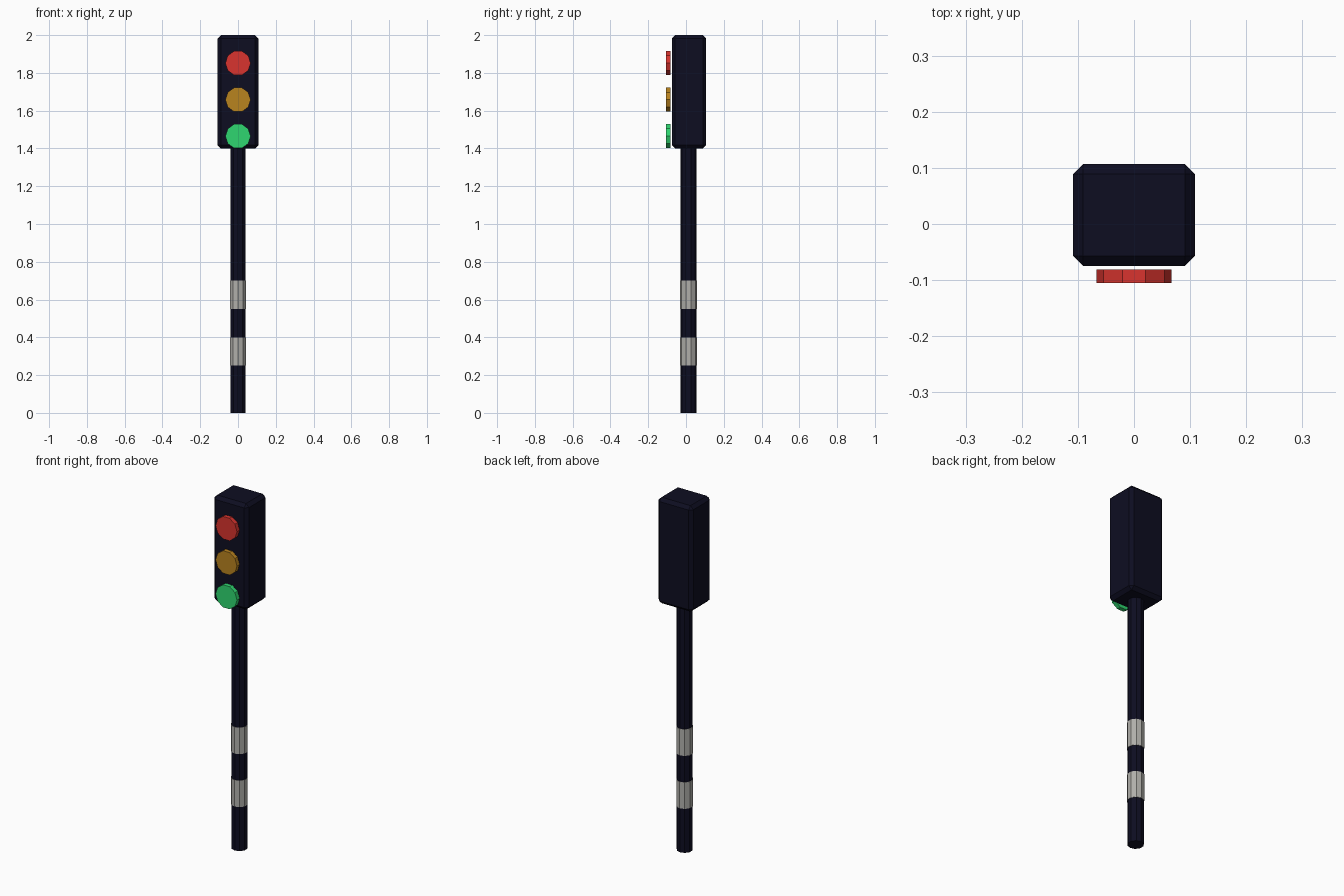
import bpy, bmesh, math
from mathutils import Matrix

if "Cube" in bpy.data.objects:
    bpy.data.objects.remove(bpy.data.objects["Cube"])


def srgb(h):
    c = [int(h[i:i + 2], 16) / 255 for i in (0, 2, 4)]
    return [v / 12.92 if v <= 0.04045 else ((v + 0.055) / 1.055) ** 2.4 for v in c] + [1]


def material(name, h):
    m = bpy.data.materials.new(name)
    m.diffuse_color = srgb(h)
    m.use_nodes = True
    m.node_tree.nodes["Principled BSDF"].inputs["Base Color"].default_value = m.diffuse_color
    return m


navy = material("dark navy", "0D0D21")
grey = material("light grey", "B0AFAA")
red = material("red", "D8342E")
amber = material("amber", "B9831F")
green = material("green", "2FD670")


def finish(name, bm, mat):
    bmesh.ops.recalc_face_normals(bm, faces=bm.faces)
    me = bpy.data.meshes.new(name)
    bm.to_mesh(me)
    bm.free()
    me.materials.append(mat)
    ob = bpy.data.objects.new(name, me)
    bpy.context.collection.objects.link(ob)
    return ob


def cylinder(name, r, depth, loc, mat, rot=Matrix()):
    bm = bmesh.new()
    bmesh.ops.create_cone(bm, cap_ends=True, segments=10, radius1=r, radius2=r,
                          depth=depth, matrix=Matrix.Translation(loc) @ rot)
    return finish(name, bm, mat)


# Signal housing with chamfered edges
bm = bmesh.new()
bmesh.ops.create_cube(bm, size=1, matrix=Matrix.Translation((0, 0.016, 1.7))
                      @ Matrix.Diagonal((0.217, 0.182, 0.6, 1)))
bmesh.ops.bevel(bm, geom=bm.edges[:], offset=0.018, segments=1, affect='EDGES')
finish("signal_housing", bm, navy)

# Pole and reflective bands
cylinder("pole", 0.042, 1.41, (0, 0.013, 0.705), navy)
for i, z in enumerate((0.325, 0.625)):
    cylinder(f"band_{i + 1}", 0.0445, 0.15, (0, 0.013, z), grey)

# Lamps: ten-sided discs just in front of the housing, corners at left and right
face_front = Matrix.Rotation(math.pi / 2, 4, 'X') @ Matrix.Rotation(math.pi / 2, 4, 'Z')
for name, z, mat in (("red_lamp", 1.852, red), ("amber_lamp", 1.658, amber),
                     ("green_lamp", 1.465, green)):
    cylinder(name, 0.067, 0.024, (0, -0.093, z), mat, face_front)
